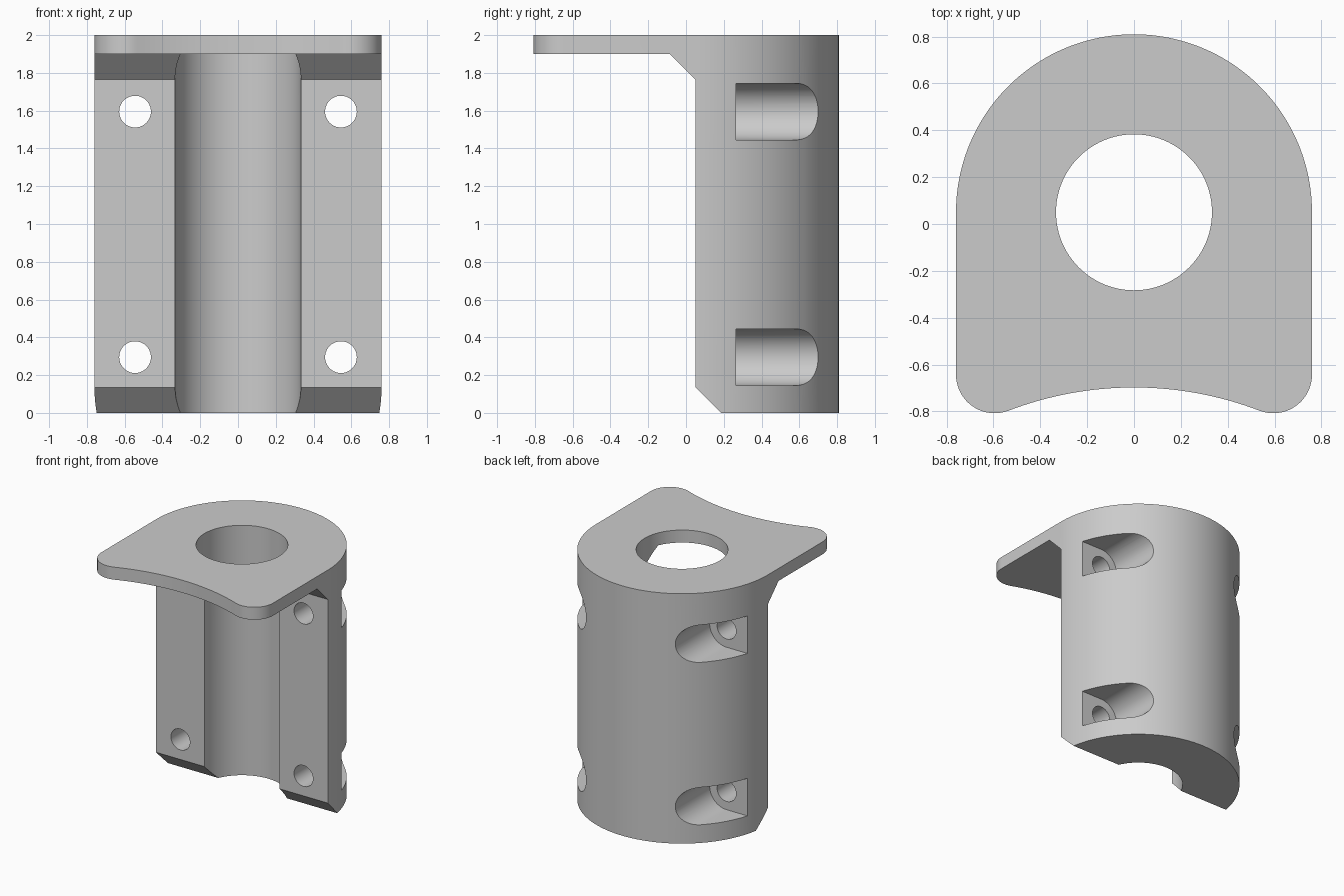
import bpy, bmesh, math
from mathutils import Vector

if "Cube" in bpy.data.objects:
    bpy.data.objects.remove(bpy.data.objects["Cube"])

AXIS_Y = 0.05      # centre of bore and rounded back
OUTER, BORE = 0.76, 0.333

grey = bpy.data.materials.new("plain grey")
grey.use_nodes = True
grey.diffuse_color = (0.6, 0.6, 0.6, 1)
grey.node_tree.nodes["Principled BSDF"].inputs["Base Color"].default_value = (0.6, 0.6, 0.6, 1)


def prism(name, points, offset):
    """Extrude a closed loop of 3D points along offset."""
    bm = bmesh.new()
    face = bm.faces.new([bm.verts.new(p) for p in points])
    out = bmesh.ops.extrude_face_region(bm, geom=[face])
    moved = [v for v in out["geom"] if isinstance(v, bmesh.types.BMVert)]
    bmesh.ops.translate(bm, verts=moved, vec=Vector(offset))
    bmesh.ops.recalc_face_normals(bm, faces=bm.faces)
    mesh = bpy.data.meshes.new(name)
    bm.to_mesh(mesh)
    bm.free()
    mesh.materials.append(grey)
    obj = bpy.data.objects.new(name, mesh)
    bpy.context.collection.objects.link(obj)
    return obj


def arc(cx, cy, r, start, end, steps):
    """Points on an arc, angles in radians."""
    angles = [start + (end - start) * i / steps for i in range(steps + 1)]
    return [(cx + r * math.cos(a), cy + r * math.sin(a)) for a in angles]


def circle(cx, cy, r, steps):
    return arc(cx, cy, r, 0, math.tau, steps)[:-1]


def combine(target, tool, operation):
    """Apply a boolean and discard the tool."""
    tool.hide_render = True
    mod = target.modifiers.new(operation, "BOOLEAN")
    mod.operation, mod.solver, mod.object = operation, "EXACT", tool
    bpy.context.view_layer.objects.active = target
    bpy.ops.object.modifier_apply(modifier=mod.name)
    bpy.data.objects.remove(tool)


# Side profile: flange, chamfered gusset, clamp body with chamfered foot
profile = [(-1, 2), (-1, 1.9), (-0.085, 1.9), (AXIS_Y, 1.765), (AXIS_Y, 0.135),
           (0.185, 0), (1, 0), (1, 2)]
bracket = prism("mounting_bracket", [(-1, y, z) for y, z in profile], (2, 0, 0))

# Plan outline: rounded back, straight sides, round corners, concave front
cr, cy = 0.165, -0.643
cx = OUTER - cr
front_mid = -0.698
drop = cy - front_mid
R = (cx ** 2 + drop ** 2 - cr ** 2) / (2 * (cr - drop))
tilt = math.atan2(cx, R + drop)
half = math.pi / 2
plan = arc(0, AXIS_Y, OUTER, 0, math.pi, 96)
plan += arc(-cx, cy, cr, math.pi, 3 * half + tilt, 20)
plan += arc(0, front_mid - R, R, half + tilt, half - tilt, 32)[1:-1]
plan += arc(cx, cy, cr, 3 * half - tilt, 4 * half, 20)
combine(bracket, prism("plan_cutter", [(x, y, -0.5) for x, y in plan], (0, 0, 3)), "INTERSECT")

# Central bore
bore = [(x, y, -0.5) for x, y in circle(0, AXIS_Y, BORE, 96)]
combine(bracket, prism("bore_cutter", bore, (0, 0, 3)), "DIFFERENCE")

# Screw holes with slots that open outward through the rounded back
for side in (-1, 1):
    for z in (0.295, 1.595):
        slot = arc(0, z, 0.15, half, 3 * half, 32) + [(0.5, z - 0.15), (0.5, z + 0.15)]
        slot = [(side * (0.545 + x), 0.265, h) for x, h in slot]
        combine(bracket, prism("slot_cutter", slot, (0, 1, 0)), "DIFFERENCE")
        hole = [(x, -0.04, h) for x, h in circle(side * 0.545, z, 0.084, 40)]
        combine(bracket, prism("hole_cutter", hole, (0, 0.4, 0)), "DIFFERENCE")

# Smooth curves, sharp edges
bpy.ops.object.select_all(action="DESELECT")
bracket.select_set(True)
bpy.context.view_layer.objects.active = bracket
bpy.ops.object.shade_smooth_by_angle(angle=math.radians(25))
